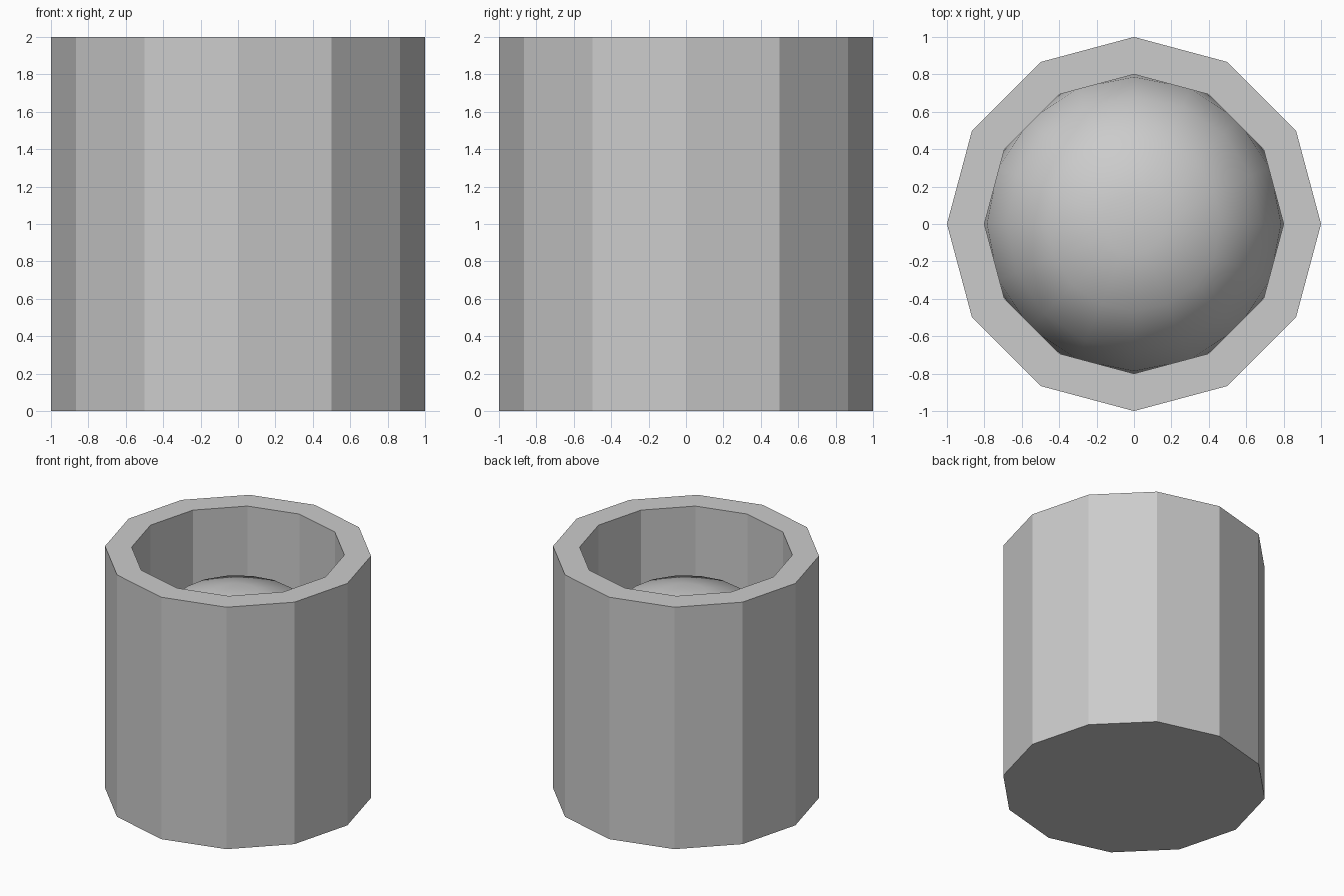
import bpy, bmesh
from math import sin, cos, pi, radians

if "Cube" in bpy.data.objects:
    bpy.data.objects.remove(bpy.data.objects["Cube"])


def lathe(name, profile, sides, turn=0.0, smooth=False):
    """Revolve (radius, height) points around z; both ends are capped."""
    bm = bmesh.new()
    rings = [[bm.verts.new((r * cos(turn + 2 * pi * i / sides),
                            r * sin(turn + 2 * pi * i / sides), z))
              for i in range(sides)] for r, z in profile]
    for a, b in zip(rings, rings[1:]):
        for i in range(sides):
            j = (i + 1) % sides
            bm.faces.new((a[i], a[j], b[j], b[i]))
    bm.faces.new(rings[0][::-1])
    bm.faces.new(rings[-1])
    bmesh.ops.recalc_face_normals(bm, faces=bm.faces)
    for f in bm.faces:
        f.smooth = smooth
    mesh = bpy.data.meshes.new(name)
    bm.to_mesh(mesh)
    bm.free()
    obj = bpy.data.objects.new(name, mesh)
    bpy.context.collection.objects.link(obj)
    return obj


# Twelve-sided open cup with a thick wall and a thin floor
lathe("cup", [(1, 0), (1, 2), (0.8, 2), (0.8, 0.1)], 12)

# Smooth low-poly ball filling the cup, its sides touching the wall
R, C = 0.81, 0.92
angles = [12, 35, 57, 76, 90, 104, 123, 145, 168]
profile = [(R * sin(radians(a)), C + R * cos(radians(a))) for a in angles]
profile[0] = (0.16, 1.66)
lathe("ball", profile, 16, radians(22.5), smooth=True)
